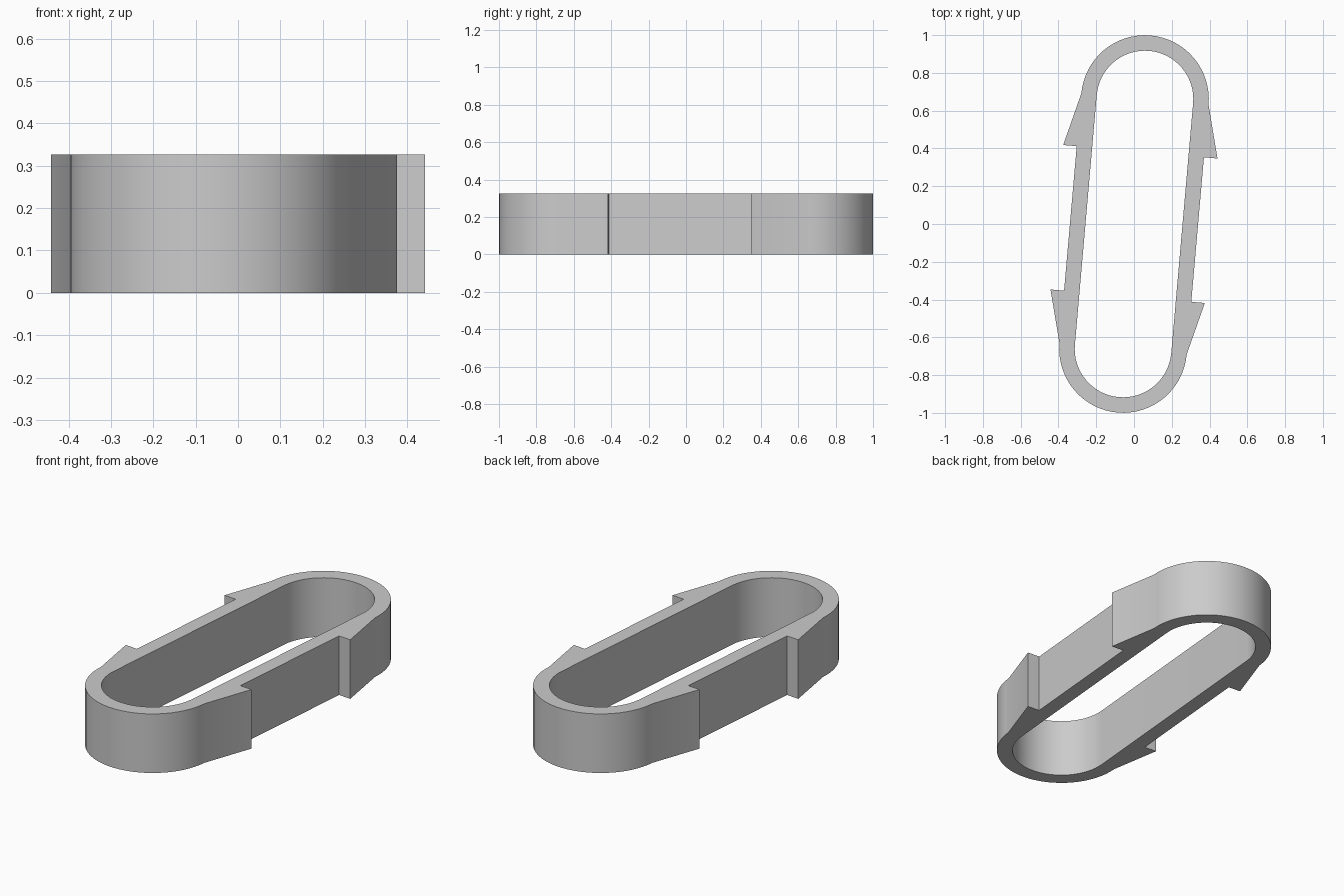
import bpy
import bmesh
from math import radians, pi, cos, sin
from mathutils import Matrix, Vector

HEIGHT = 0.326
HALF = 0.664       # centre of each round end along the long axis
OUTER, INNER = 0.338, 0.256
BARB_TIP, BARB_T = 0.41, 0.384
SEGMENTS = 32
TILT = radians(-5)

cube = bpy.data.objects.get("Cube")
if cube:
    bpy.data.objects.remove(cube, do_unlink=True)


def arc(radius):
    """Half circle around the far end, from the right side to the left."""
    return [(radius * cos(pi * i / SEGMENTS), HALF + radius * sin(pi * i / SEGMENTS))
            for i in range(SEGMENTS + 1)]


def whole(half):
    """Complete an outline by turning its half through 180 degrees."""
    return half + [(-x, -y) for x, y in half]


# Outer outline carries a barb on each side of the round end
barb = [(OUTER, BARB_T), (BARB_TIP, BARB_T)]
outer = whole(barb + arc(OUTER) + [(-x, y) for x, y in reversed(barb)])
inner = whole(arc(INNER))

bm = bmesh.new()
turn = Matrix.Rotation(TILT, 3, "Z")
edges = []
for outline in (outer, inner):
    verts = [bm.verts.new(turn @ Vector((x, y, 0))) for x, y in outline]
    edges += [bm.edges.new((v, verts[i - 1])) for i, v in enumerate(verts)]

# Fill the band between the outlines and raise it
bmesh.ops.triangle_fill(bm, edges=edges, use_beauty=True, normal=(0, 0, 1))
raised = bmesh.ops.extrude_face_region(bm, geom=bm.faces[:], use_keep_orig=True)
bmesh.ops.translate(bm, vec=(0, 0, HEIGHT),
                    verts=[g for g in raised["geom"] if isinstance(g, bmesh.types.BMVert)])
bmesh.ops.recalc_face_normals(bm, faces=bm.faces[:])

mesh = bpy.data.meshes.new("barbed_link")
bm.to_mesh(mesh)
bm.free()
link = bpy.data.objects.new("barbed_link", mesh)
bpy.context.collection.objects.link(link)

# Plain grey
grey = bpy.data.materials.new("grey")
grey.use_nodes = True
colour = (0.6, 0.6, 0.6, 1)
grey.diffuse_color = colour
grey.node_tree.nodes["Principled BSDF"].inputs["Base Color"].default_value = colour
mesh.materials.append(grey)

bpy.ops.object.select_all(action="DESELECT")
link.select_set(True)
bpy.context.view_layer.objects.active = link
bpy.ops.object.shade_smooth_by_angle(angle=radians(30))
